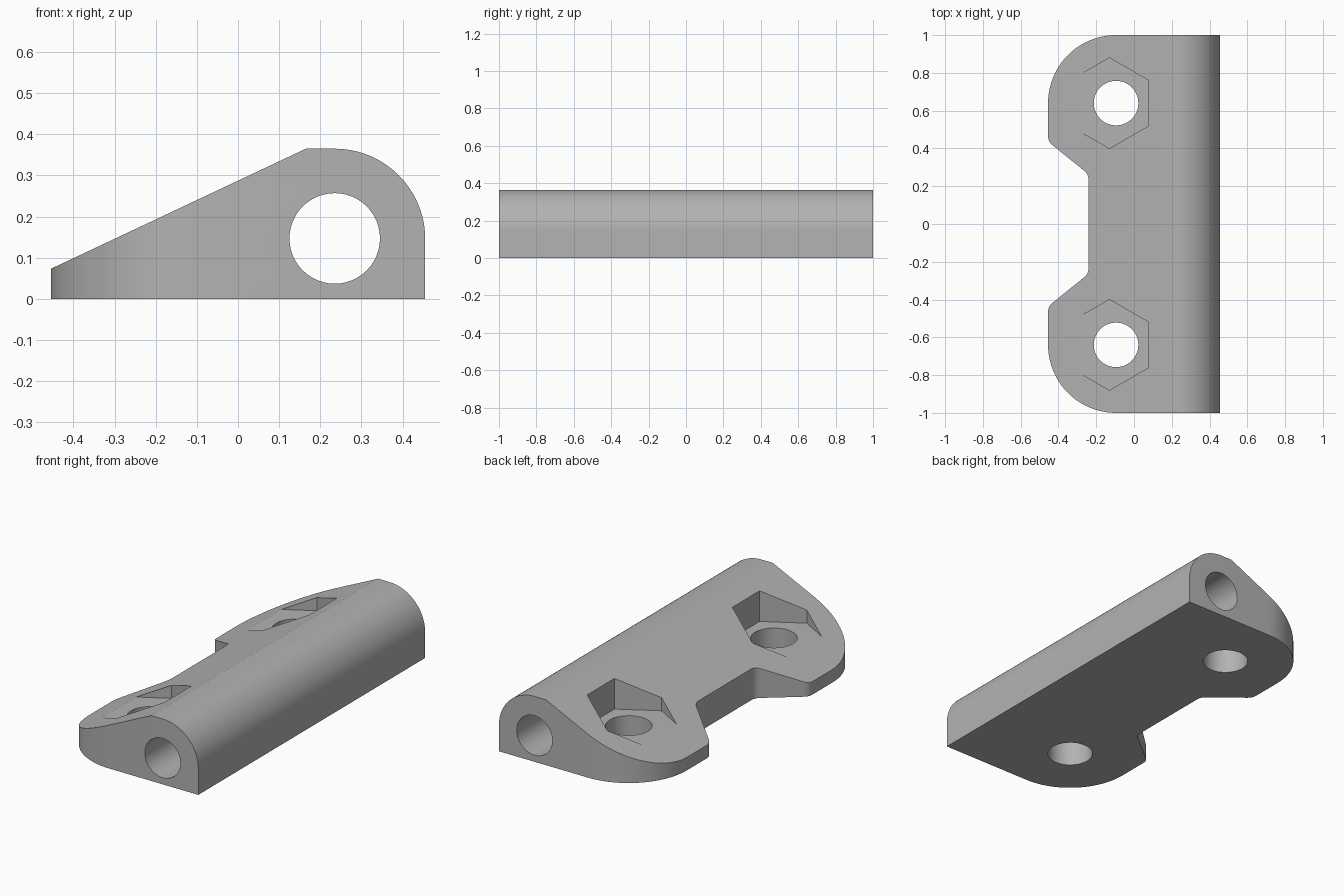
import bpy, bmesh, math
from math import sin, cos, pi, radians
from mathutils import Vector

if "Cube" in bpy.data.objects:
    bpy.data.objects.remove(bpy.data.objects["Cube"], do_unlink=True)

grey = bpy.data.materials.new("plain grey")
grey.use_nodes = True
GREY = (0.45, 0.45, 0.45, 1)
grey.diffuse_color = GREY
grey.node_tree.nodes["Principled BSDF"].inputs["Base Color"].default_value = GREY


def arc(cx, cy, r, start, end, steps):
    angles = [radians(start + (end - start) * i / steps) for i in range(steps + 1)]
    return [(cx + r * cos(a), cy + r * sin(a)) for a in angles]


def fillet(before, corner, after, setback, steps=6):
    """Round a corner with a quadratic blend."""
    c = Vector(corner)
    a = c + (Vector(before) - c).normalized() * setback
    b = c + (Vector(after) - c).normalized() * setback
    ts = [i / steps for i in range(steps + 1)]
    return [tuple(a * (1 - t) ** 2 + c * 2 * t * (1 - t) + b * t * t) for t in ts]


def prism(name, outline, low, high, along="Z"):
    """Extrude an outline; along Y the outline is read as x, z."""
    def place(p):
        return (p[0], p[1], low) if along == "Z" else (p[0], low, p[1])
    bm = bmesh.new()
    face = bm.faces.new([bm.verts.new(place(p)) for p in outline])
    new = bmesh.ops.extrude_face_region(bm, geom=[face])["geom"]
    step = (0, 0, high - low) if along == "Z" else (0, high - low, 0)
    bmesh.ops.translate(bm, vec=step, verts=[g for g in new if isinstance(g, bmesh.types.BMVert)])
    bmesh.ops.recalc_face_normals(bm, faces=bm.faces)
    mesh = bpy.data.meshes.new(name)
    bm.to_mesh(mesh)
    bm.free()
    mesh.materials.append(grey)
    obj = bpy.data.objects.new(name, mesh)
    bpy.context.collection.objects.link(obj)
    return obj


def combine(target, tool, operation):
    tool.hide_render = True
    mod = target.modifiers.new(tool.name, "BOOLEAN")
    mod.operation, mod.solver, mod.object = operation, "EXACT", tool
    bpy.context.view_layer.objects.active = target
    bpy.ops.object.modifier_apply(modifier=mod.name)
    bpy.data.objects.remove(tool, do_unlink=True)


# Wedge with a rounded barrel edge
side = [(-0.455, 0), (0.455, 0)] + arc(0.235, 0.145, 0.22, 0, 90, 24) + [(0.165, 0.365), (-0.455, 0.073)]
body = prism("bracket_body", side, -1, 1, "Y")

# Plan outline: two rounded lugs with a notch between them
edge, notch = (-0.455, 0.436), (-0.24, 0.263)
half = arc(-0.095, 0.64, 0.36, 90, 180, 24)
half += fillet((-0.455, 0.64), edge, notch, 0.03) + fillet(edge, notch, (-0.24, 0), 0.03)
half = [(0.6, 1)] + half
plan = half + [(x, -y) for x, y in reversed(half)]
combine(body, prism("plan_cutter", plan, -0.2, 0.6), "INTERSECT")

# Long bore through the barrel
combine(body, prism("bore_cutter", arc(0.235, 0.147, 0.11, 0, 352.5, 47), -1.2, 1.2, "Y"), "DIFFERENCE")

# Bolt holes with hexagonal nut pockets
for y in (-0.64, 0.64):
    combine(body, prism("pocket_cutter", arc(-0.13, y, 0.24, 30, 330, 5), 0.153, 0.6), "DIFFERENCE")
    combine(body, prism("bolt_hole_cutter", arc(-0.095, y, 0.118, 0, 352.5, 47), -0.2, 0.6), "DIFFERENCE")

bpy.ops.object.select_all(action="DESELECT")
body.select_set(True)
bpy.context.view_layer.objects.active = body
bpy.ops.object.shade_smooth_by_angle(angle=radians(20))
